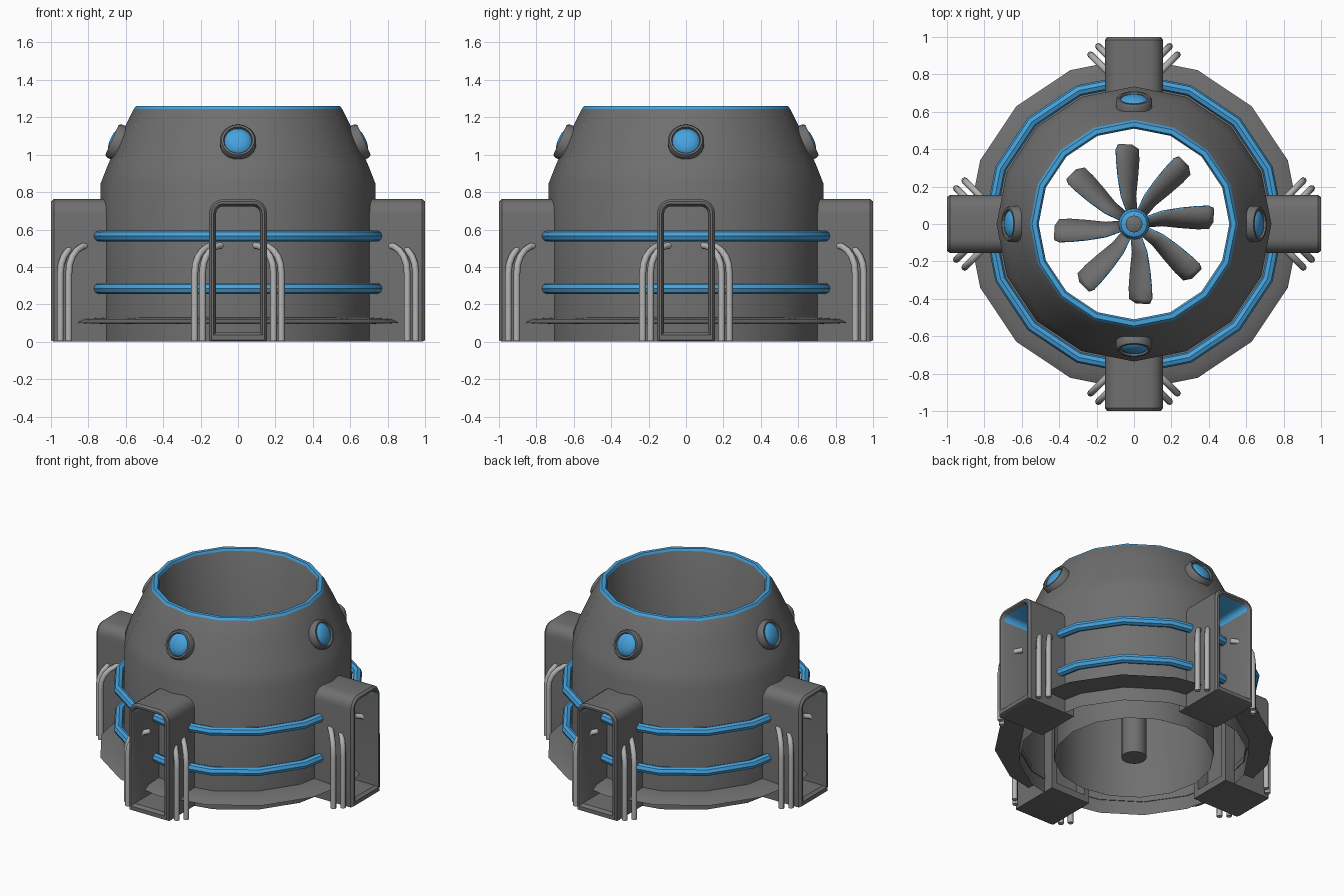
import bpy, bmesh
from math import sin, cos, pi, radians, atan2
from mathutils import Matrix, Vector

if "Cube" in bpy.data.objects:
    bpy.data.objects.remove(bpy.data.objects["Cube"])

BLUE = bpy.data.materials.new("blue")
BLUE.diffuse_color = (0.06, 0.36, 0.72, 1)
BLUE.use_nodes = True
BLUE.node_tree.nodes["Principled BSDF"].inputs["Base Color"].default_value = BLUE.diffuse_color
GREY = bpy.data.materials.new("grey")
GREY.diffuse_color = (0.16, 0.16, 0.16, 1)
GREY.use_nodes = True
GREY.node_tree.nodes["Principled BSDF"].inputs["Base Color"].default_value = GREY.diffuse_color
PALE = bpy.data.materials.new("pale_metal")
PALE.diffuse_color = (0.45, 0.45, 0.45, 1)
PALE.use_nodes = True
PALE.node_tree.nodes["Principled BSDF"].inputs["Base Color"].default_value = PALE.diffuse_color


def finish(name, bm, mats=(GREY,), angle=35, fix=True):
    if fix:
        bmesh.ops.recalc_face_normals(bm, faces=bm.faces)
    me = bpy.data.meshes.new(name)
    bm.to_mesh(me)
    bm.free()
    ob = bpy.data.objects.new(name, me)
    bpy.context.collection.objects.link(ob)
    for m in mats:
        me.materials.append(m)
    bpy.ops.object.select_all(action='DESELECT')
    ob.select_set(True)
    bpy.context.view_layer.objects.active = ob
    bpy.ops.object.shade_smooth_by_angle(angle=radians(angle))
    return ob


def skin(bm, rings, wrap_rings=False):
    """Bridge closed rings of points; returns the faces by band."""
    vs = [[bm.verts.new(p) for p in r] for r in rings]
    n = len(rings[0])
    pairs = list(zip(vs, vs[1:])) + ([(vs[-1], vs[0])] if wrap_rings else [])
    return [[bm.faces.new((a[i], a[(i + 1) % n], b[(i + 1) % n], b[i]))
             for i in range(n)] for a, b in pairs]


def lathe(name, profile, n=16, mats=(GREY,), closed=False, blue_bands=(), cap=False):
    bm = bmesh.new()
    rings = [[(r * cos(2 * pi * i / n), r * sin(2 * pi * i / n), z) for i in range(n)]
             for r, z in profile]
    bands = skin(bm, rings, closed)
    for b in blue_bands:
        for f in bands[b]:
            f.material_index = 1
    if cap:
        bmesh.ops.holes_fill(bm, edges=bm.edges)
    return finish(name, bm, mats)


def four(ob):
    """Repeat a front part on the other three sides."""
    for k in (1, 2, 3):
        c = ob.copy()
        c.name = f"{ob.name}_{k + 1}"
        c.matrix_world = Matrix.Rotation(k * pi / 2, 4, 'Z') @ ob.matrix_world
        bpy.context.collection.objects.link(c)


# Hollow body: outer shell, blue top rim, inner duct
lathe("body", [(.735, 0), (.735, .845), (.70, .935), (.655, 1.04), (.61, 1.14), (.557, 1.245),
               (.545, 1.26), (.52, 1.26), (.51, 1.245), (.51, 0)],
      mats=(GREY, BLUE), blue_bands=(5, 6, 7))

# Base flange
lathe("base_flange", [(.73, .13), (.85, .122), (.89, .10), (.73, .095)], closed=True)

# Two blue hoops
for i, z in enumerate((.285, .565)):
    lathe(f"hoop_{i + 1}", [(.772 + .03 * cos(a * pi / 4), z + .03 * sin(a * pi / 4))
                            for a in range(8)], mats=(BLUE,), closed=True)


# Legs: arched hollow frames
def arch(inset, y, z0, top=.762, half=.155, corner=.075):
    h, t, c = half - inset, top - inset, max(corner - inset, .035)
    pts = [(-h, y, z0)]
    pts += [(-h + c - c * cos(a * pi / 8), y, t - c + c * sin(a * pi / 8)) for a in range(5)]
    pts += [(h - c + c * sin(a * pi / 8), y, t - c + c * cos(a * pi / 8)) for a in range(5)]
    return pts + [(h, y, z0)]


bm = bmesh.new()
bands = skin(bm, [arch(0, -.63, 0), arch(0, -.985, 0), arch(.012, -1, .008), arch(.025, -1, .035),
                  arch(.038, -.98, .05), arch(.038, -.63, .05)], True)
for f in bands[4]:
    if f.calc_center_median().z > .68:
        f.material_index = 1
four(finish("leg", bm, (GREY, BLUE)))

# Portholes: grey ring and blue lens, tilted with the upper wall
tilt = Matrix.Translation((0, -.642, 1.065)) @ Matrix.Rotation(pi / 2 - atan2(.175, .395), 4, 'X')
ring = lathe("porthole_ring", [(.097, -.03), (.097, .02), (.088, .035), (.077, .035), (.072, .015)], 24)
lens = lathe("porthole_lens", [(.076, .015), (.065, .03), (.04, .04), (.015, .044)], 24,
             (BLUE,), cap=True)
for ob in (ring, lens):
    ob.matrix_world = tilt
    four(ob)

# Bent pipes, two on each side of every leg
cu = bpy.data.curves.new("pipes", 'CURVE')
cu.dimensions = '3D'
cu.bevel_depth = .018
cu.bevel_resolution = 2
cu.use_fill_caps = True
for k in range(4):
    rot = Matrix.Rotation(k * pi / 2, 3, 'Z')
    for side in (-1, 1):
        for x, y in ((.232, -.905), (.19, -.95)):
            path = [(0, .005), (0, .36)] + [(.1 - .1 * cos(a * pi / 10), .37 + .145 * sin(a * pi / 10))
                                            for a in range(1, 6)]
            sp = cu.splines.new('POLY')
            sp.points.add(len(path) - 1)
            for p, (d, z) in zip(sp.points, path):
                p.co = (*(rot @ Vector((side * (x - d), y + d, z))), 1)
            sp.use_smooth = True
cu.materials.append(PALE)
bpy.context.collection.objects.link(bpy.data.objects.new("pipes", cu))

# Fan: shaft, hub and eight twisted blades
FZ = .65
lathe("fan_shaft", [(.08, 0), (.08, FZ - .05)], 16, cap=True)
lathe("fan_hub", [(.083, FZ - .05), (.083, FZ + .03), (.07, FZ + .05), (.045, FZ + .06)], 16,
      (BLUE,), cap=True)
lathe("fan_cap", [(.045, FZ + .055), (.045, FZ + .07), (.03, FZ + .078)], 16, cap=True)
bm = bmesh.new()
# stations: radius, centre offset, half width, half height of the twist
stations = ((.06, .01, .025, .03), (.15, .03, .038, .03), (.25, .033, .052, .03),
            (.34, .034, .06, .03), (.40, .036, .06, .028), (.425, .05, .035, .015))
for k in range(8):
    rot = Matrix.Rotation(k * pi / 4, 3, 'Z')
    rows = [[bm.verts.new(rot @ Vector((r, c + w * t, FZ + h * t))) for t in (-1, 0, 1)]
            for r, c, w, h in stations]
    for a, b in zip(rows, rows[1:]):
        for j in (0, 1):
            bm.faces.new((a[j], b[j], b[j + 1], a[j + 1]))
blades = finish("fan_blades", bm, (GREY, BLUE))
mod = blades.modifiers.new("thickness", 'SOLIDIFY')
mod.thickness = .012
mod.offset = 0
mod.material_offset_rim = 1
